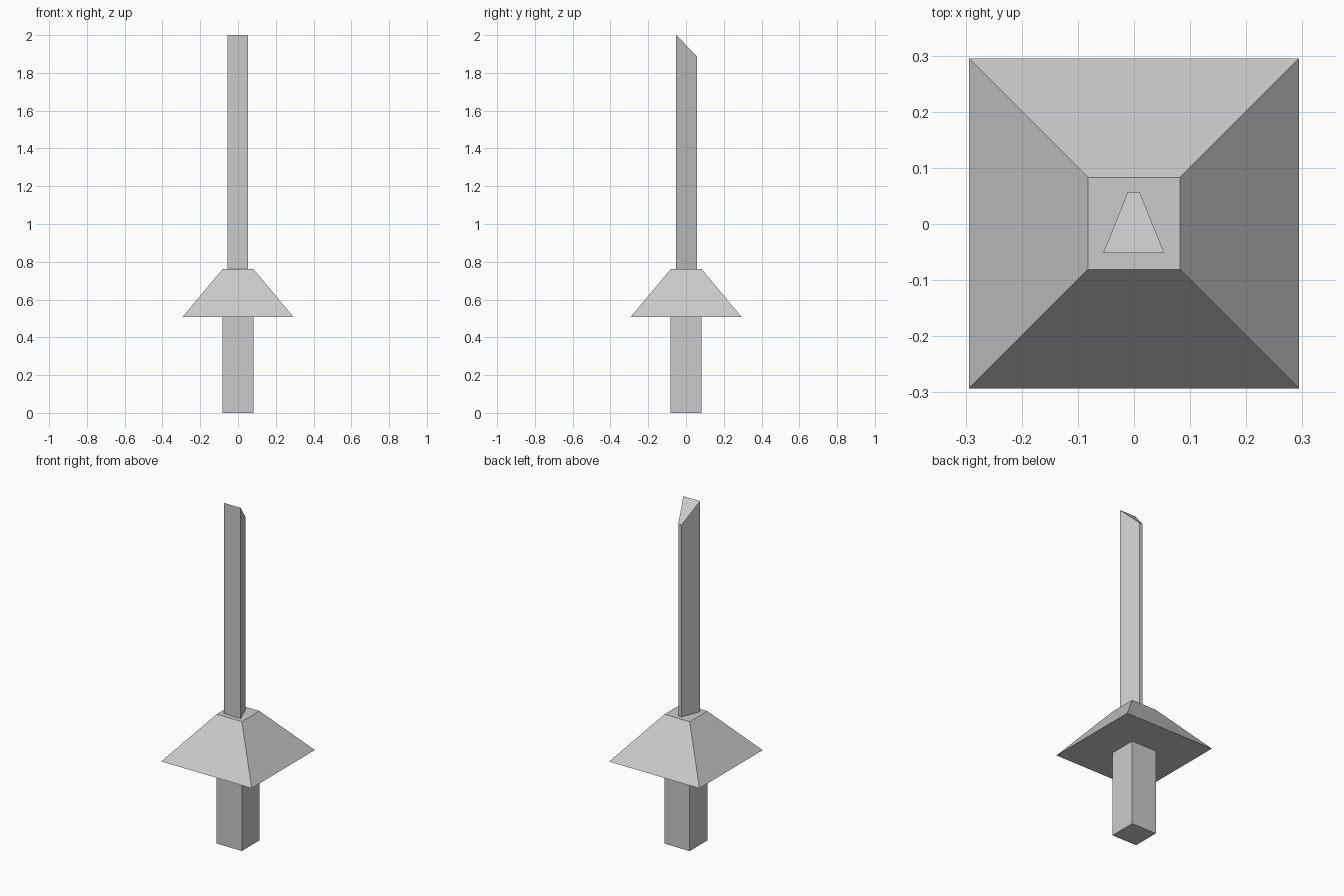
import bpy, bmesh

if "Cube" in bpy.data.objects:
    bpy.data.objects.remove(bpy.data.objects["Cube"])


def loft(name, bottom, top):
    """Closed solid between two matching loops of points."""
    bm = bmesh.new()
    lo = [bm.verts.new(p) for p in bottom]
    hi = [bm.verts.new(p) for p in top]
    bm.faces.new(lo[::-1])
    bm.faces.new(hi)
    n = len(lo)
    for i in range(n):
        j = (i + 1) % n
        bm.faces.new((lo[i], lo[j], hi[j], hi[i]))
    bmesh.ops.recalc_face_normals(bm, faces=bm.faces)
    mesh = bpy.data.meshes.new(name)
    bm.to_mesh(mesh)
    bm.free()
    obj = bpy.data.objects.new(name, mesh)
    bpy.context.collection.objects.link(obj)
    return obj


def square(half, z):
    cy = 0.001
    return [(x * half, cy + y * half, z) for x, y in ((-1, -1), (1, -1), (1, 1), (-1, 1))]


GRIP, FLARE = 0.082, 0.294
Z_GUARD, Z_BLADE = 0.507, 0.761

# square grip
loft("grip", square(GRIP, 0), square(GRIP, Z_GUARD))

# flared pyramid guard
loft("guard", square(FLARE, Z_GUARD), square(GRIP, Z_BLADE))

# wedge-section blade with a slanted tip
section = [(-0.055, -0.052), (0.054, -0.052), (0.01, 0.057), (-0.011, 0.057)]
tip_z = (2.0, 2.0, 1.89, 1.89)
loft("blade",
     [(x, y, Z_BLADE) for x, y in section],
     [(x, y, z) for (x, y), z in zip(section, tip_z)])
